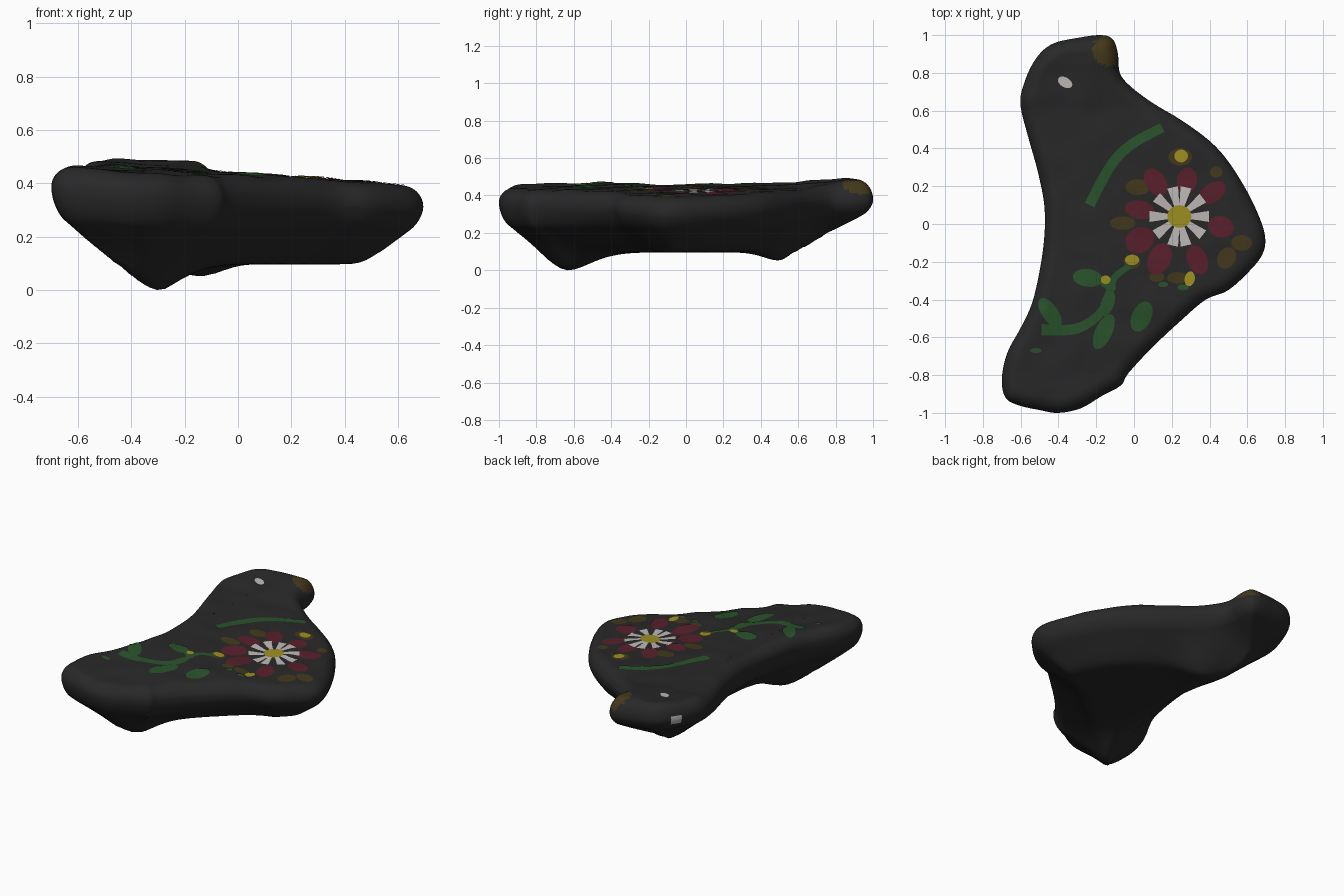
import bpy, bmesh, math
from mathutils import Vector, kdtree, noise

if "Cube" in bpy.data.objects:
    bpy.data.objects.remove(bpy.data.objects["Cube"])


def material(name, rgb):
    m = bpy.data.materials.new(name)
    m.diffuse_color = (*rgb, 1)
    m.use_nodes = True
    m.node_tree.nodes["Principled BSDF"].inputs["Base Color"].default_value = m.diffuse_color
    return m


STONE = material("dark stone", (0.0215, 0.0215, 0.022))
WHITE = material("white paint", (0.52, 0.49, 0.48))
YELLOW = material("yellow paint", (0.34, 0.275, 0.016))
RED = material("dark red paint", (0.100, 0.0140, 0.025))
GREEN = material("green paint", (0.022, 0.086, 0.024))
OCHRE = material("ochre paint", (0.055, 0.040, 0.011))


def spline(pts, steps, closed=False):
    """Catmull-Rom curve through 2D points."""
    n, out = len(pts), []
    for i in range(n if closed else n - 1):
        idx = [(i + k) % n if closed else min(max(i + k, 0), n - 1) for k in (-1, 0, 1, 2)]
        a, b, c, d = (Vector(pts[j]) for j in idx)
        for s in range(steps):
            t = s / steps
            out.append(0.5 * (2 * b + (c - a) * t + (2 * a - 5 * b + 4 * c - d) * t * t
                              + (3 * b - a - 3 * c + d) * t ** 3))
    if not closed:
        out.append(Vector(pts[-1]))
    return out


# Bird outline seen from above: head, back, tail, wing
OUTLINE = [(-0.17, 1.0), (-0.3, 0.985), (-0.44, 0.95), (-0.53, 0.86), (-0.59, 0.72),
           (-0.60, 0.62), (-0.56, 0.46), (-0.51, 0.28), (-0.475, 0.1), (-0.475, -0.07),
           (-0.50, -0.25), (-0.54, -0.42), (-0.60, -0.55), (-0.67, -0.68), (-0.70, -0.82),
           (-0.68, -0.92), (-0.61, -0.96), (-0.5, -0.985), (-0.4, -1.0), (-0.28, -0.975),
           (-0.17, -0.91), (-0.07, -0.855), (-0.03, -0.79), (0.1, -0.65), (0.25, -0.51),
           (0.38, -0.40), (0.5, -0.35), (0.62, -0.24), (0.68, -0.16), (0.695, -0.08),
           (0.67, 0.02), (0.6, 0.17), (0.5, 0.33), (0.4, 0.44), (0.25, 0.55),
           (0.1, 0.64), (-0.02, 0.73), (-0.075, 0.8), (-0.085, 0.9), (-0.11, 0.975)]
dense = spline(OUTLINE, 32, True)
rim = dense[::8]
tree = kdtree.KDTree(len(dense))
for i, p in enumerate(dense):
    tree.insert((p.x, p.y, 0), i)
tree.balance()


def inset(x, y):
    return tree.find((x, y, 0))[2]


def rounded(t):
    t = min(max(t, 0), 1)
    return math.sqrt(1 - (1 - t) ** 2)


def ramp(v, a, b):
    return min(max((v - a) / (b - a), 0), 1)


def bump(x, y, cx, cy, spread):
    return math.exp(-((x - cx) ** 2 + (y - cy) ** 2) / spread)


def edge_z(x, y):
    return 0.357 - 0.065 * x - 0.02 * ramp(y, -0.45, -0.9) + 0.01 * ramp(y, 0.6, 0.9)


def top_z(x, y):
    rise = 0.078 + 0.010 * noise.noise(Vector((x * 7, y * 7, 0.3)))
    rise += 0.022 * ramp(y, 0.6, 0.85)
    return edge_z(x, y) + rise * rounded(inset(x, y) / 0.08)


def bottom_z(x, y):
    """Belly: steep lip, then a slope that blends into a flat base with two low knobs."""
    d = inset(x, y)
    slope = 0.80 - 0.22 * ramp(y, 0.5, 0.75)
    lip = 0.08 - 0.03 * max(ramp(x, 0, 0.5), ramp(y, 0.4, 0.7))
    side = edge_z(x, y) - lip * rounded(d / 0.05) - slope * d
    base = 0.098 - 0.06 * bump(x, y, -0.32, -0.62, 0.05)
    blend = 0.015
    z = blend * math.log(math.exp(side / blend) + math.exp(base / blend))
    z -= 0.055 * bump(x, y, -0.34, -0.62, 0.022) + 0.055 * bump(x, y, -0.12, 0.53, 0.018)
    return min(z, edge_z(x, y))


# Stone body: rings running from the rim to a straight spine, above and below
RINGS = 36
spine_a, spine_b = Vector((-0.33, 0.78)), Vector((-0.40, -0.78))
axis = spine_b - spine_a
bm = bmesh.new()
first = [bm.verts.new((p.x, p.y, edge_z(p.x, p.y))) for p in rim]
for height, flip in ((top_z, False), (bottom_z, True)):
    previous = first
    for k in range(1, RINGS + 1):
        t = (k / RINGS) ** 1.7
        ring = []
        for p in rim:
            u = min(max((p - spine_a).dot(axis) / axis.length_squared, 0), 1)
            q = p.lerp(spine_a + axis * u, t)
            ring.append(bm.verts.new((q.x, q.y, height(q.x, q.y))))
        for i in range(len(rim)):
            j = (i + 1) % len(rim)
            quad = [previous[i], previous[j], ring[j], ring[i]]
            bm.faces.new(quad[::-1] if flip else quad)
        previous = ring
bmesh.ops.remove_doubles(bm, verts=bm.verts, dist=0.0005)
lowest = min(v.co.z for v in bm.verts)
for v in bm.verts:
    v.co.z -= lowest * (1 - ramp(v.co.z, 0, 0.3))
# Beak tip and side eye are painted on the body by position
for f in bm.faces:
    c = f.calc_center_median()
    f.smooth = True
    if ((c.x + 0.145) / 0.075) ** 2 + ((c.y - 0.92) / 0.08) ** 2 < 1 and c.z > 0.41:
        f.material_index = 1
    elif (c - Vector((-0.525, 0.86, 0.39))).length < 0.034:
        f.material_index = 2
mesh = bpy.data.meshes.new("stone_bird_body")
bm.to_mesh(mesh)
bm.free()
for m in (STONE, OCHRE, WHITE):
    mesh.materials.append(m)
bpy.context.collection.objects.link(bpy.data.objects.new("stone_bird_body", mesh))


def plate(name, mat, verts2d, faces, lift):
    """Thin paint layer that follows the top of the stone."""
    me = bpy.data.meshes.new(name)
    me.from_pydata([(x, y, top_z(x, y) + lift) for x, y in verts2d], [], faces)
    me.materials.append(mat)
    for p in me.polygons:
        p.use_smooth = True
    bpy.context.collection.objects.link(bpy.data.objects.new(name, me))


def blobs(name, mat, items, lift):
    """Ellipses given as x, y, half length, half width, angle in degrees."""
    verts, faces, n = [], [], 20
    for x, y, a, b, deg in items:
        s, r = len(verts), math.radians(deg)
        verts.append((x, y))
        for scale in (0.5, 1):
            for i in range(n):
                w = 2 * math.pi * i / n
                u, v = a * scale * math.cos(w), b * scale * math.sin(w)
                verts.append((x + u * math.cos(r) - v * math.sin(r),
                              y + u * math.sin(r) + v * math.cos(r)))
        for i in range(n):
            j = (i + 1) % n
            faces.append((s, s + 1 + i, s + 1 + j))
            faces.append((s + 1 + i, s + 1 + n + i, s + 1 + n + j, s + 1 + j))
    plate(name, mat, verts, faces, lift)


def stroke(name, mat, pts, w0, w1, lift):
    """Brush stroke along a path, width going from w0 to w1."""
    path, verts, faces = spline(pts, 6), [], []
    for i, p in enumerate(path):
        d = path[min(i + 1, len(path) - 1)] - path[max(i - 1, 0)]
        side = Vector((-d.y, d.x)).normalized() * (w0 + (w1 - w0) * i / (len(path) - 1)) / 2
        verts += [tuple(p - side), tuple(p + side)]
    for i in range(len(path) - 1):
        faces.append((2 * i, 2 * i + 2, 2 * i + 3, 2 * i + 1))
    plate(name, mat, verts, faces, lift)


# Flower
CX, CY = 0.24, 0.04
blobs("flower_ochre_dabs", OCHRE, [
    (0.02, 0.195, 0.065, 0.042, 0), (-0.06, 0.005, 0.068, 0.036, 0), (0.435, 0.275, 0.034, 0.03, 0),
    (0.57, -0.10, 0.055, 0.042, 0), (0.49, -0.18, 0.06, 0.047, 60), (0.12, -0.28, 0.04, 0.026, 0),
    (0.23, -0.285, 0.055, 0.03, 0), (-0.01, -0.20, 0.045, 0.038, 0), (0.245, 0.355, 0.062, 0.046, 0)], 0.0025)
red = []
for x, y, a, b in [(0.28, 0.23, 0.07, 0.053), (0.115, 0.222, 0.08, 0.053), (0.415, 0.165, 0.08, 0.05),
                   (0.03, 0.075, 0.08, 0.048), (0.03, -0.085, 0.08, 0.067), (0.135, -0.185, 0.088, 0.06),
                   (0.335, -0.19, 0.08, 0.054), (0.46, -0.015, 0.07, 0.056)]:
    red.append((x, y, a, b, math.degrees(math.atan2(y - CY, x - CX))))
blobs("flower_red_petals", RED, red, 0.0033)
verts, faces = [], []
for deg in (0, 38, 77, 103, 140, 180, 218, 257, 283, 322):
    a, s = math.radians(deg), len(verts)
    for r, w in ((0.04, 0.012), (0.10, 0.020), (0.13, 0.025), (0.158, 0.029)):
        for k in (w, -w):
            verts.append((CX + r * math.cos(a) - k * math.sin(a), CY + r * math.sin(a) + k * math.cos(a)))
    faces += [(s + i, s + i + 1, s + i + 3, s + i + 2) for i in (0, 2, 4)]
plate("flower_white_petals", WHITE, verts, faces, 0.0050)
blobs("flower_center_and_buds", YELLOW, [
    (CX, CY, 0.064, 0.06, 0), (0.25, 0.36, 0.036, 0.034, 0), (-0.01, -0.19, 0.038, 0.028, 0),
    (-0.15, -0.295, 0.026, 0.023, 0), (0.295, -0.29, 0.04, 0.027, 80)], 0.0062)

# Wing line, vine and leaves
stroke("wing_line", GREEN, [(-0.235, 0.10), (-0.18, 0.21), (-0.10, 0.34), (0, 0.43), (0.15, 0.51)],
       0.055, 0.052, 0.004)
stroke("vine", GREEN, [(-0.02, -0.22), (-0.10, -0.28), (-0.13, -0.36), (-0.17, -0.46),
                       (-0.25, -0.53), (-0.34, -0.56), (-0.49, -0.56)], 0.03, 0.06, 0.0037)
blobs("leaves", GREEN, [
    (-0.245, -0.285, 0.08, 0.047, -8), (-0.14, -0.32, 0.05, 0.025, -30), (-0.445, -0.47, 0.09, 0.043, -55),
    (-0.16, -0.57, 0.10, 0.045, 65), (0.04, -0.49, 0.085, 0.052, 65), (-0.52, -0.67, 0.03, 0.013, 0),
    (0.155, -0.32, 0.025, 0.014, 0), (0.26, -0.335, 0.03, 0.016, 0), (-0.14, -0.42, 0.07, 0.035, 70)], 0.0042)

# Eye on top of the head
blobs("top_eye", WHITE, [(-0.365, 0.75, 0.042, 0.026, -30)], 0.004)
